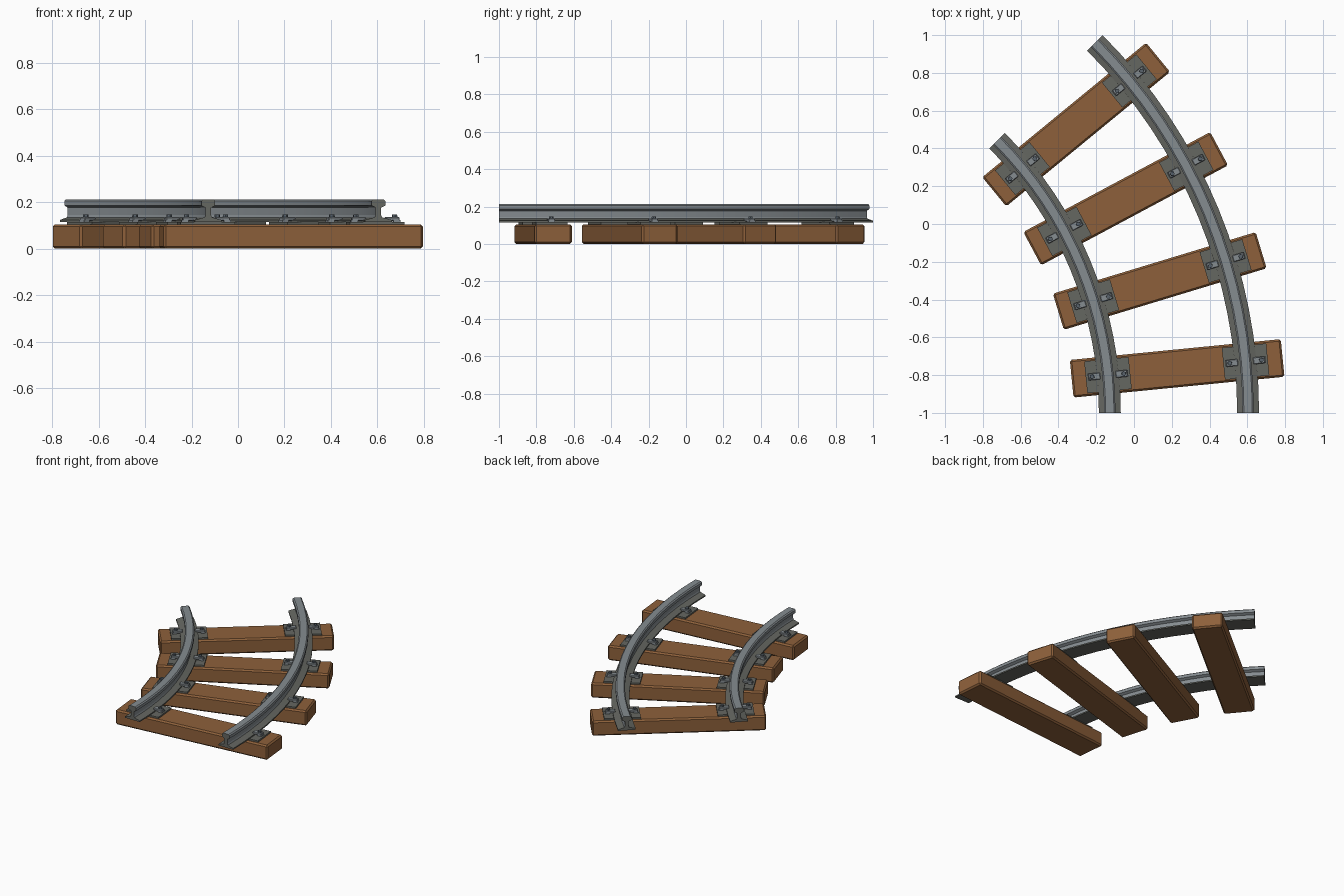
import bpy, bmesh, math
from mathutils import Matrix, Vector

if "Cube" in bpy.data.objects:
    bpy.data.objects.remove(bpy.data.objects["Cube"])

CX, CY = -2.166, -1.0            # centre of the curve
R_IN, R_OUT, R_MID = 2.038, 2.770, 2.406
SWEEP, STEPS = math.radians(45), 16


def material(name, col):
    m = bpy.data.materials.new(name)
    m.diffuse_color = (*col, 1)
    m.use_nodes = True
    m.node_tree.nodes["Principled BSDF"].inputs["Base Color"].default_value = m.diffuse_color
    return m


WOOD = material("brown wood", (0.27, 0.118, 0.043))
STEEL = material("steel grey", (0.235, 0.262, 0.28))
DARK = material("dark plate grey", (0.13, 0.135, 0.12))
BOLT = material("bolt blue grey", (0.10, 0.125, 0.15))


def finish(bm, name, mats, matrix=None):
    bmesh.ops.recalc_face_normals(bm, faces=bm.faces)
    me = bpy.data.meshes.new(name)
    bm.to_mesh(me)
    bm.free()
    for m in mats:
        me.materials.append(m)
    ob = bpy.data.objects.new(name, me)
    bpy.context.collection.objects.link(ob)
    if matrix:
        ob.matrix_world = matrix
    return ob


def box(name, size, centre, mat, matrix, bevel=0):
    bm = bmesh.new()
    bmesh.ops.create_cube(bm, size=1, matrix=Matrix.Translation(centre) @ Matrix.Diagonal((*size, 1)))
    if bevel:
        bmesh.ops.bevel(bm, geom=bm.edges[:], offset=bevel, segments=1, affect='EDGES')
    return finish(bm, name, [mat], matrix)


# Rails: I-shaped profile (offset, height) swept along an arc
HALF = [(0.058, 0.115), (0.058, 0.124), (0.016, 0.135), (0.012, 0.145), (0.012, 0.177),
        (0.030, 0.186), (0.030, 0.206), (0.022, 0.213)]
PROFILE = HALF + [(-x, z) for x, z in reversed(HALF)]


def rail(name, radius):
    bm = bmesh.new()
    rings = []
    for i in range(STEPS + 1):
        a = SWEEP * i / STEPS
        rings.append([bm.verts.new((CX + (radius + o) * math.cos(a),
                                    CY + (radius + o) * math.sin(a), z)) for o, z in PROFILE])
    n = len(PROFILE)
    for r0, r1 in zip(rings, rings[1:]):
        for j in range(n):
            k = (j + 1) % n
            f = bm.faces.new((r0[j], r0[k], r1[k], r1[j]))
            # foot is darker than web and head
            if max(v.co.z for v in f.verts) < 0.14:
                f.material_index = 1
    for ring in (rings[0], rings[-1]):
        f = bm.faces.new(ring)
        f.material_index = 1
    ob = finish(bm, name, [STEEL, DARK])
    bpy.ops.object.select_all(action='DESELECT')
    ob.select_set(True)
    bpy.context.view_layer.objects.active = ob
    bpy.ops.object.shade_smooth_by_angle(angle=math.radians(20))


rail("inner_rail", R_IN)
rail("outer_rail", R_OUT)

# Sleepers with plates, clips and bolts, spaced evenly along the arc
for i in range(4):
    a = SWEEP * (i + 0.5) / 4
    M = Matrix.Translation((CX, CY, 0)) @ Matrix.Rotation(a, 4, 'Z')   # local x = radial
    box(f"sleeper_{i+1}", (1.122, 0.2, 0.105), (R_MID, 0, 0.0525), WOOD, M, 0.01)
    for side, r in (("inner", R_IN), ("outer", R_OUT)):
        box(f"{side}_plate_{i+1}", (0.236, 0.17, 0.012), (r, 0, 0.110), DARK, M)
        for s in (-1, 1):
            tag = f"{side}_{i+1}_{'left' if s < 0 else 'right'}"
            # clip: raised tongue over the rail foot with a lower heel
            box(f"clip_{tag}", (0.062, 0.036, 0.016), (r + s * 0.072, 0, 0.128), STEEL, M, 0.003)
            box(f"clip_heel_{tag}", (0.03, 0.036, 0.01), (r + s * 0.092, 0, 0.119), STEEL, M)
            bm = bmesh.new()
            bmesh.ops.create_cone(bm, cap_ends=True, segments=6, radius1=0.013, radius2=0.012, depth=0.016,
                                  matrix=Matrix.Translation((r + s * 0.084, 0, 0.139)))
            finish(bm, f"bolt_{tag}", [BOLT], M)
